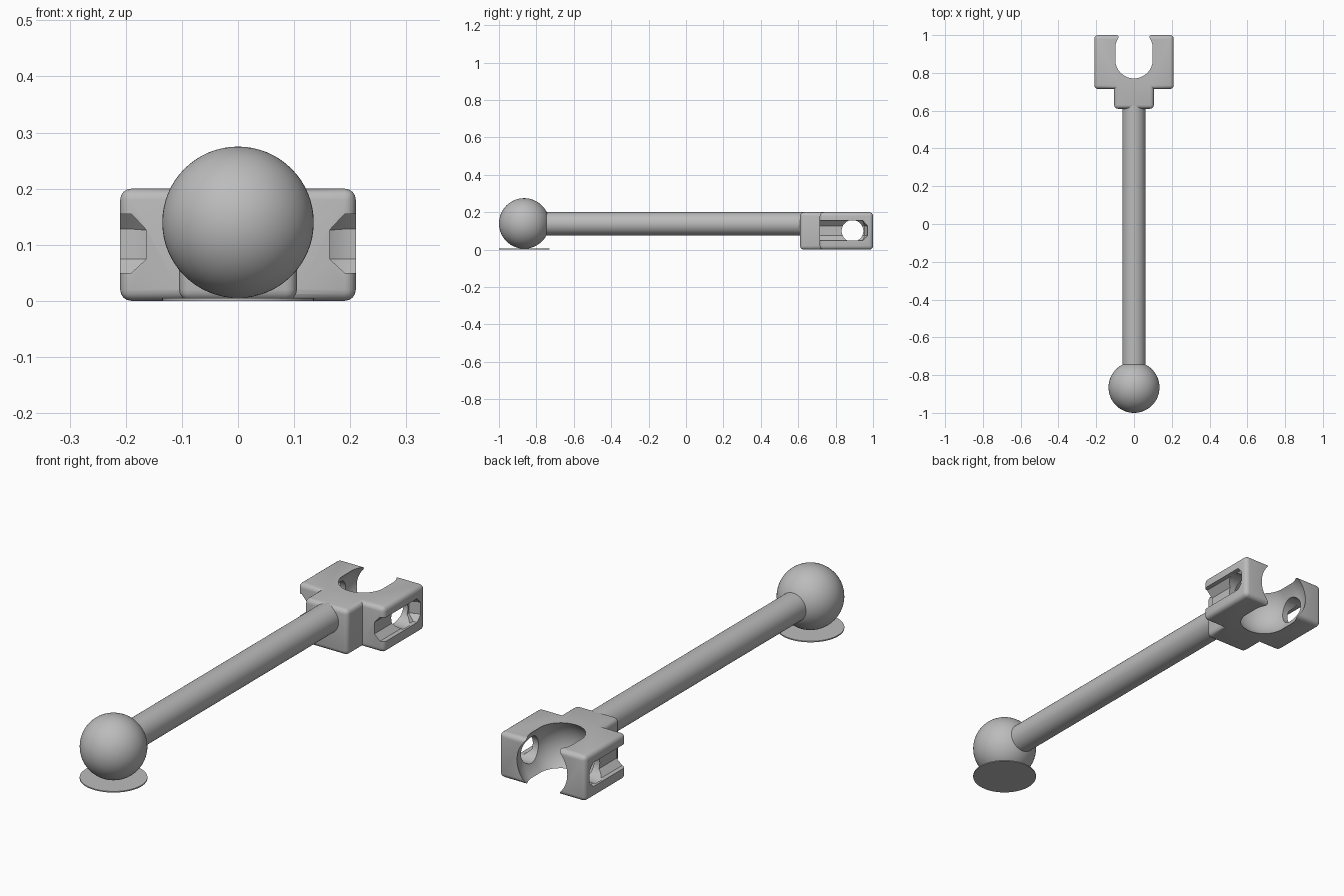
import bpy, bmesh
from math import pi, radians
from mathutils import Matrix, Vector

default = bpy.data.objects.get("Cube")
if default:
    bpy.data.objects.remove(default, do_unlink=True)

grey = bpy.data.materials.new("plain grey")
grey.use_nodes = True
grey.diffuse_color = (0.5, 0.5, 0.5, 1)
grey.node_tree.nodes["Principled BSDF"].inputs["Base Color"].default_value = (0.5, 0.5, 0.5, 1)


def make(name, bm):
    """Turn a bmesh into a grey object."""
    bmesh.ops.recalc_face_normals(bm, faces=bm.faces)
    mesh = bpy.data.meshes.new(name)
    bm.to_mesh(mesh)
    bm.free()
    mesh.materials.append(grey)
    obj = bpy.data.objects.new(name, mesh)
    bpy.context.collection.objects.link(obj)
    return obj


def activate(obj):
    bpy.ops.object.select_all(action="DESELECT")
    obj.select_set(True)
    bpy.context.view_layer.objects.active = obj


def smooth(obj):
    activate(obj)
    bpy.ops.object.shade_smooth_by_angle(angle=radians(30))


def cylinder(name, centre, radius, length, axis, sides=64):
    bm = bmesh.new()
    turn = Vector(axis).to_track_quat("Z", "Y").to_matrix().to_4x4()
    bmesh.ops.create_cone(bm, cap_ends=True, segments=sides, radius1=radius, radius2=radius,
                          depth=length, matrix=Matrix.Translation(centre) @ turn)
    return make(name, bm)


def rounded_box(name, half_width, y0, y1, height, rounding):
    bm = bmesh.new()
    bmesh.ops.create_cube(bm, size=1)
    for v in bm.verts:
        v.co = (v.co.x * 2 * half_width, (y0 + y1) / 2 + v.co.y * (y1 - y0), (v.co.z + 0.5) * height)
    bmesh.ops.bevel(bm, geom=bm.edges[:], offset=rounding, segments=4, profile=0.5, affect="EDGES")
    return make(name, bm)


def combine(obj, tool, operation):
    """Apply a boolean and discard the tool."""
    tool.hide_render = True
    mod = obj.modifiers.new("boolean", "BOOLEAN")
    mod.operation, mod.solver, mod.object = operation, "EXACT", tool
    activate(obj)
    bpy.ops.object.modifier_apply(modifier=mod.name)
    bpy.data.objects.remove(tool, do_unlink=True)


def pocket(side):
    """Side recess with sloped walls, open toward the rod."""
    mouth = [(0.69, 0.05), (0.945, 0.05), (0.97, 0.075), (0.97, 0.128), (0.945, 0.155), (0.69, 0.155)]
    floor = [(0.69, 0.075), (0.955, 0.075), (0.955, 0.126), (0.69, 0.126)]
    bm = bmesh.new()
    for x, outline in ((0.23, mouth), (0.19, mouth), (0.163, floor)):
        for y, z in outline:
            bm.verts.new((side * x, y, z))
    bmesh.ops.convex_hull(bm, input=bm.verts[:])
    return make("pocket_cutter", bm)


# Ball end, its thin base disc, and the rod
ball_y = -0.865
bm = bmesh.new()
bmesh.ops.create_uvsphere(bm, u_segments=64, v_segments=32, radius=0.135,
                          matrix=Matrix.Translation((0, ball_y, 0.14)))
smooth(make("ball", bm))
smooth(cylinder("base_disc", (0, ball_y, 0.0025), 0.135, 0.005, (0, 0, 1)))
smooth(cylinder("rod", (0, -0.09, 0.138), 0.062, 1.44, (0, 1, 0)))

# Socket block with its neck
socket = rounded_box("socket", 0.21, 0.715, 1.0, 0.2, 0.02)
combine(socket, rounded_box("neck_tool", 0.105, 0.61, 0.78, 0.2, 0.02), "UNION")

# Stretched spherical cavity, open at the back, top and bottom
bm = bmesh.new()
bmesh.ops.create_uvsphere(bm, u_segments=64, v_segments=33, radius=0.141,
                          matrix=Matrix.Rotation(pi / 2, 4, "X"))
for v in bm.verts:
    v.co += Vector((0, 0.93 if v.co.y > 0 else 0.87, 0.1))
combine(socket, make("cavity_cutter", bm), "DIFFERENCE")

# Side pockets and the round holes through them
for side in (-1, 1):
    combine(socket, pocket(side), "DIFFERENCE")
    combine(socket, cylinder("hole_cutter", (side * 0.15, 0.89, 0.1), 0.058, 0.1, (1, 0, 0), 48),
            "DIFFERENCE")
smooth(socket)
